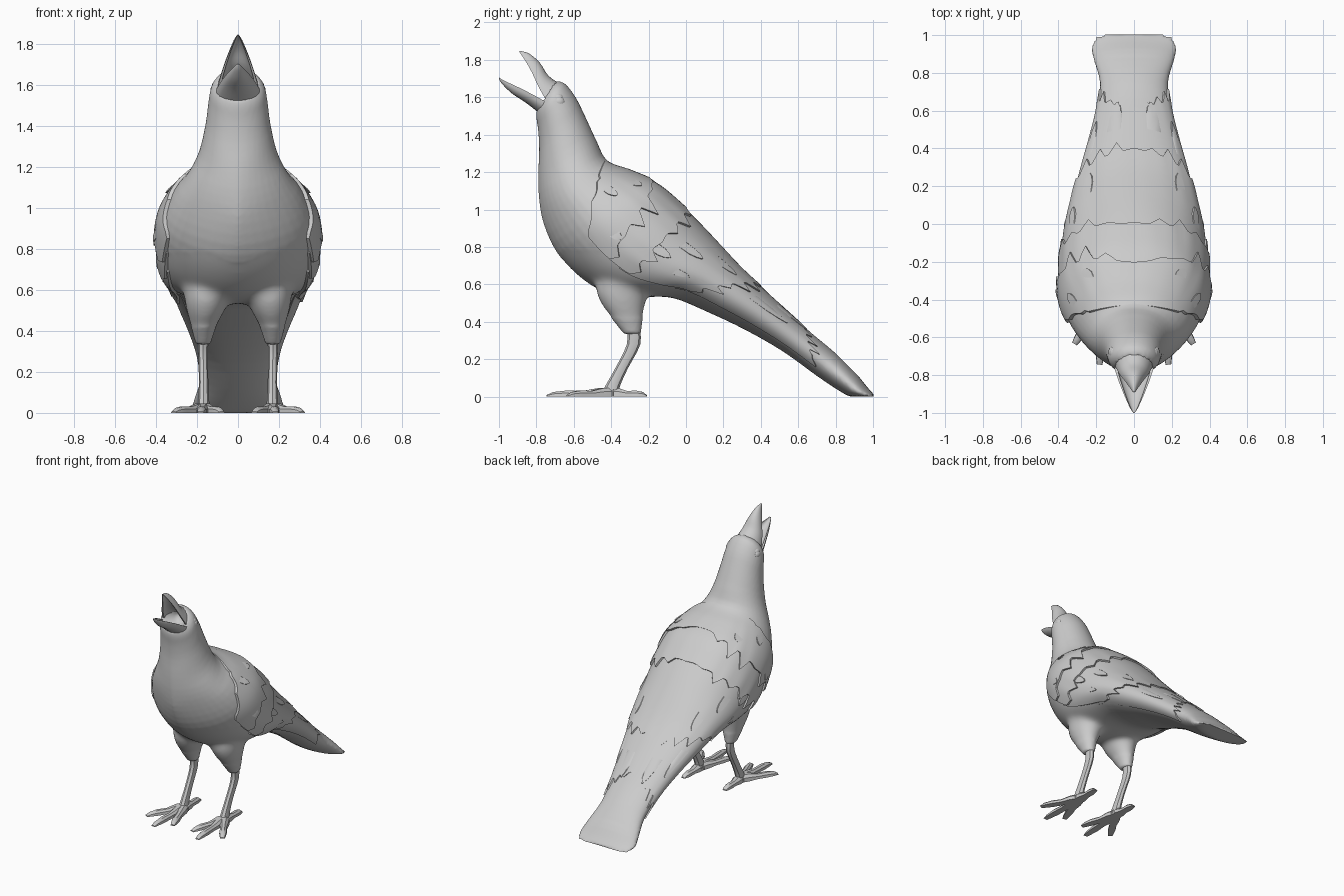
import bpy, bmesh, math, random
from mathutils import Vector as V

if "Cube" in bpy.data.objects:
    bpy.data.objects.remove(bpy.data.objects["Cube"])

random.seed(4)


def finish(name, bm, angle=40, mirror=False):
    if mirror:
        geo = bm.verts[:] + bm.edges[:] + bm.faces[:]
        dup = bmesh.ops.duplicate(bm, geom=geo)["geom"]
        for v in dup:
            if isinstance(v, bmesh.types.BMVert):
                v.co.x *= -1
    bmesh.ops.remove_doubles(bm, verts=bm.verts, dist=0.0004)
    bmesh.ops.recalc_face_normals(bm, faces=bm.faces)
    me = bpy.data.meshes.new(name)
    bm.to_mesh(me)
    bm.free()
    ob = bpy.data.objects.new(name, me)
    bpy.context.collection.objects.link(ob)
    bpy.ops.object.select_all(action='DESELECT')
    ob.select_set(True)
    bpy.context.view_layer.objects.active = ob
    bpy.ops.object.shade_smooth_by_angle(angle=math.radians(angle))
    return ob


def skin(bm, rings, closed=True, caps=(True, True)):
    rows = [[bm.verts.new(p) for p in r] for r in rings]
    n = len(rows[0])
    for a, b in zip(rows, rows[1:]):
        for i in range(n if closed else n - 1):
            j = (i + 1) % n
            bm.faces.new((a[i], a[j], b[j], b[i]))
    for row, cap in zip((rows[0], rows[-1]), caps):
        if cap:
            bm.faces.new(row)


def spline(keys, t):
    # smooth interpolation through the key rows
    i = min(max(int(math.floor(t)), 0), len(keys) - 2)
    u = t - i
    k = [keys[min(max(i + d, 0), len(keys) - 1)] for d in (-1, 0, 1, 2)]
    return [0.5 * (2 * b + (c - a) * u + (2 * a - 5 * b + 4 * c - d) * u * u
                   + (3 * b - a - 3 * c + d) * u ** 3) for a, b, c, d in zip(*k)]


# Body sections: breast y, z, back y, z, half width
BODY = [
    (-.80, 1.53, -.705, 1.685, .095), (-.80, 1.49, -.65, 1.675, .13),
    (-.79, 1.42, -.59, 1.60, .145), (-.785, 1.32, -.54, 1.50, .158),
    (-.79, 1.18, -.475, 1.36, .19), (-.785, 1.05, -.42, 1.26, .245),
    (-.76, .92, -.29, 1.205, .315), (-.69, .77, -.15, 1.135, .372),
    (-.57, .64, -.03, 1.03, .385), (-.42, .55, .08, .92, .375),
    (-.25, .53, .19, .80, .355), (-.08, .53, .30, .68, .32),
    (.12, .45, .43, .56, .28), (.32, .355, .55, .45, .235),
    (.52, .24, .67, .34, .195), (.70, .11, .79, .24, .18),
    (.82, .03, .90, .13, .21), (.88, .0, .96, .05, .225), (.94, .0, 1.0, .0, .21)]


def surf(t, a, off=0.0):
    fy, fz, by, bz, w = spline(BODY, t)
    f, b = V((0, fy, fz)), V((0, by, bz))
    h = (b - f) / 2
    p = (f + b) / 2 + h * math.cos(a) * (1 + off / max(h.length, .04))
    s = math.sin(a)
    if math.cos(a) < 0:  # keel-shaped breast
        power = 1 + .45 * max(0, 1 - abs(t - 5.8) / 2.6)
    else:  # squarer shoulders
        power = 1 - .2 * max(0, 1 - abs(t - 7) / 2.5)
    s = math.copysign(abs(s) ** power, s)
    p.x = s * (w + off)
    p.z = max(p.z, 0)
    p.y = min(p.y, 1)
    return p


# Stacked elliptical rings: x, y, z, radius x, radius y
def column(bm, keys, n=14, steps=3, sx=1):
    rings = []
    for k in range(steps * (len(keys) - 1) + 1):
        x, y, z, rx, ry = spline(keys, k / steps)
        rings.append([V((sx * (x + rx * math.cos(2 * math.pi * i / n)),
                         y + ry * math.sin(2 * math.pi * i / n), z)) for i in range(n)])
    skin(bm, rings)


# Body, neck, head, tail and thighs, fused into one skin with a hollow mouth
bm = bmesh.new()
N = 40
mouth = [V((0, -.67, 1.585)) + (surf(0, 2 * math.pi * i / N) - V((0, -.75, 1.61))) * .35
         for i in range(N)]
skin(bm, [mouth] + [[surf(k / 3, 2 * math.pi * i / N) for i in range(N)]
                    for k in range(3 * (len(BODY) - 1) + 1)])
for sx in (1, -1):
    column(bm, [(.13, -.30, .76, .08, .09), (.14, -.325, .66, .12, .13),
                (.15, -.34, .58, .115, .145), (.158, -.337, .50, .095, .122),
                (.168, -.315, .42, .062, .085), (.17, -.287, .335, .036, .046)], 20, 3, sx)
bulk = finish("body_base", bm)
rem = bulk.modifiers.new("fuse", 'REMESH')
rem.mode, rem.voxel_size = 'VOXEL', .011
bm = bmesh.new()
bm.from_object(bulk, bpy.context.evaluated_depsgraph_get())
bpy.data.objects.remove(bulk)
blend = [v for v in bm.verts if -.66 < v.co.y < -.02 and .42 < v.co.z < .78]
for _ in range(30):
    bmesh.ops.smooth_vert(bm, verts=blend, factor=.5,
                          use_axis_x=True, use_axis_y=True, use_axis_z=True)
bmesh.ops.smooth_vert(bm, verts=bm.verts, factor=.5,
                      use_axis_x=True, use_axis_y=True, use_axis_z=True)
for v in bm.verts:
    v.co.z = max(v.co.z, 0)
    v.co.y += max(v.co.y - .88, 0) * .12
finish("body", bm, 50)


# Plumage layers: overlapping sheets with jagged trailing edges
def plumage(name, start, end, amax, o0, o1, jag, cols=64, rows=10):
    bm = bmesh.new()
    teeth = [random.choice((.1, .4, .7, 1)) * jag for _ in range(cols + 1)]
    grid = []
    for j in range(-1, rows + 2):
        u = min(max(j / rows, 0), 1)
        line = []
        for i in range(-1, cols + 2):
            k = min(max(i, 0), cols)
            a = (2 * k / cols - 1) * math.radians(amax)
            d = abs(math.degrees(a))
            t0, t1 = start(d), end(d)
            t1 += teeth[k // 5] * (1 - abs((k % 5) - 2) / 2)
            rim = j in (-1, rows + 1) or i in (-1, cols + 1)
            s = abs(math.sin(a))
            off = -.008 if rim else o0 * s * s * (1 - u) + o1 * u * (.4 + .6 * s)
            line.append(surf(t0 + (max(t1, t0 + .1) - t0) * u, a, off))
        grid.append(line)
    skin(bm, grid, False, (False, False))
    finish(name, bm, 35)


def shoulder(d):
    scallop = .12 * abs(math.sin(d * .14)) if d > 60 else 0
    return 4.9 + 1.9 * (d / 107) ** 2.2 + scallop


plumage("shoulder_feathers", shoulder, lambda d: 6.5 + 1.6 * d / 115, 115, .018, .028, .6)
plumage("wing_coverts", lambda d: 6.3 + 1.4 * d / 115, lambda d: 8.2 + .7 * d / 115,
        116, .01, .025, .6)
plumage("wing_secondaries", lambda d: 8.0 + .5 * d / 115, lambda d: 11.7 - .6 * d / 115,
        118, .01, .02, .4)
plumage("wing_primaries", lambda d: 11.2 - .6 * d / 115, lambda d: 13.4 + 1.4 * d / 120,
        122, .006, .01, .4)

# Scattered raised feather tips: station, angle, half angle, length, lift
bm = bmesh.new()
for t, a, w, ln, lift in ((6.0, 68, 5, .5, .03), (6.3, 40, 6, .4, .024), (7.3, 95, 5, .5, .032),
                          (8.6, 80, 5, .7, .022), (9.2, 60, 5, .8, .021), (9.6, 92, 5, .8, .021),
                          (10.2, 45, 6, .9, .019), (12, 60, 8, 1.3, .012), (12.6, 25, 9, 1.2, .01)):
    rows = []
    for u, wid, up in ((0, 1, .55), (.5, 1, .8), (.8, .7, 1), (1, .15, 1), (1.02, .15, .3)):
        rows.append([surf(t + ln * u, math.radians(a + w * wid * s),
                          lift * (up if abs(s) < 1 else .5)) for s in (-1, -.9, 0, .9, 1)])
    skin(bm, rows, False, (False, False))
finish("feather_tips", bm, 35, True)


# Beak halves: thin shells, rows are edge y, z, ridge y, z, half width
def beak(name, keys):
    bm = bmesh.new()
    rings = []
    for k in range(4 * (len(keys) - 1) + 1):
        ey, ez, ry, rz, w = spline(keys, k / 4)
        e, r = V((0, ey, ez)), V((0, ry, rz))
        ring = []
        for i in range(22):
            outer = i < 11
            ph = math.pi * (i if outer else 21 - i) / 10
            p = e + (r - e) * math.sin(ph) * (1 if outer else .7)
            p.x = w * math.cos(ph) * (1 if outer else .86)
            ring.append(p)
        rings.append(ring)
    skin(bm, rings)
    finish(name, bm, 40)


beak("upper_beak", [(-.735, 1.56, -.67, 1.67, .108), (-.79, 1.66, -.735, 1.715, .08),
                    (-.825, 1.735, -.782, 1.785, .053), (-.862, 1.80, -.838, 1.833, .026),
                    (-.893, 1.845, -.885, 1.848, .004)])
beak("lower_beak", [(-.73, 1.565, -.785, 1.515, .115), (-.83, 1.62, -.855, 1.57, .082),
                    (-.91, 1.66, -.93, 1.62, .05), (-.975, 1.69, -.982, 1.67, .02),
                    (-1.0, 1.706, -1.0, 1.698, .004)])

# Shanks
bm = bmesh.new()
column(bm, [(.17, -.285, .38, .026, .034), (.17, -.28, .28, .024, .036),
            (.168, -.345, .15, .023, .034), (.168, -.395, .05, .028, .04),
            (.168, -.405, .005, .036, .05)], 8)
finish("shanks", bm, 40, True)

# Toes: flat-bottomed, three forward and one back
bm = bmesh.new()
root = V((.168, -.40, 0))
for tx, ty in ((.315, -.635), (.182, -.745), (.08, -.66), (.172, -.21)):
    d = V((tx, ty, 0)) - root
    side = d.normalized().cross(V((0, 0, 1)))
    rings = []
    for u, w, h in ((-.08, .035, .045), (.2, .036, .045), (.45, .024, .03),
                    (.7, .026, .032), (.9, .02, .024), (1, .015, .008)):
        c = root + d * u
        rings.append([c + side * w * s + V((0, 0, h * z)) for s, z in
                      ((-1, 0), (-.9, .6), (-.4, 1), (.4, 1), (.9, .6), (1, 0))])
    skin(bm, rings)
finish("toes", bm, 35, True)

# Eyes with a small brow lid
bm = bmesh.new()
for x, y, z, r in ((.112, -.68, 1.575, .03), (.106, -.685, 1.592, .029)):
    res = bmesh.ops.create_uvsphere(bm, u_segments=14, v_segments=8, radius=r)
    for v in res["verts"]:
        v.co = V((v.co.x * .8 + x, v.co.y * 1.1 + y, v.co.z + z))
finish("eyes", bm, 40, True)
